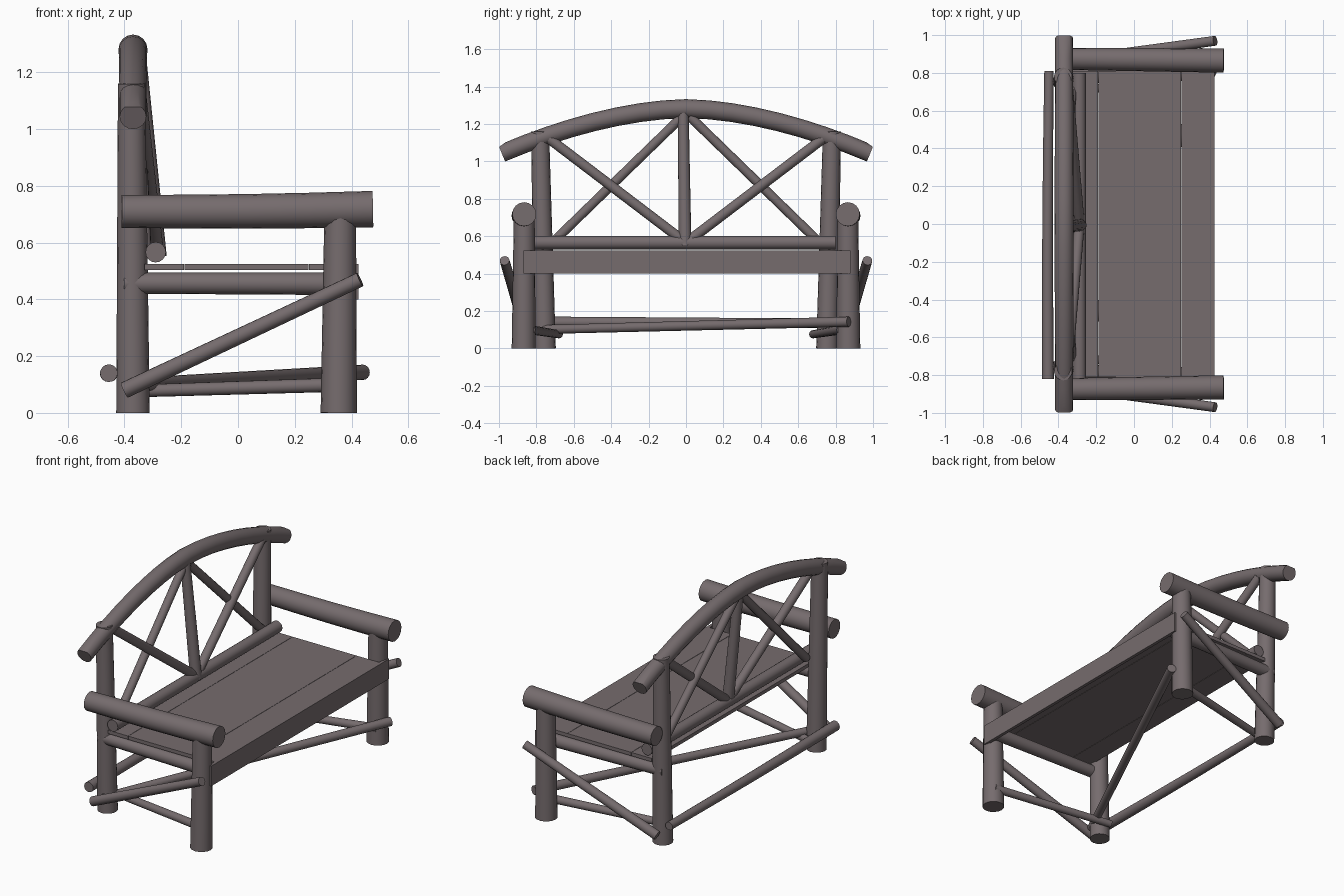
import bpy, bmesh, math
from mathutils import Vector

if "Cube" in bpy.data.objects:
    bpy.data.objects.remove(bpy.data.objects["Cube"])

# One weathered wood colour
wood = bpy.data.materials.new("weathered wood")
wood.diffuse_color = (0.18, 0.15, 0.155, 1)
wood.use_nodes = True
wood.node_tree.nodes["Principled BSDF"].inputs["Base Color"].default_value = wood.diffuse_color


def finish(bm, name):
    bmesh.ops.recalc_face_normals(bm, faces=bm.faces[:])
    me = bpy.data.meshes.new(name)
    bm.to_mesh(me)
    bm.free()
    ob = bpy.data.objects.new(name, me)
    bpy.context.collection.objects.link(ob)
    me.materials.append(wood)
    bpy.ops.object.select_all(action='DESELECT')
    ob.select_set(True)
    bpy.context.view_layer.objects.active = ob
    bpy.ops.object.shade_smooth_by_angle(angle=math.radians(40))
    return ob


def log_mesh(path, radii, sides=16):
    """Tube along a path, with one radius per path point."""
    bm = bmesh.new()
    pts = [Vector(p) for p in path]
    rings = []
    for i, p in enumerate(pts):
        t = (pts[min(i + 1, len(pts) - 1)] - pts[max(i - 1, 0)]).normalized()
        ref = Vector((1, 0, 0)) if abs(t.x) < 0.8 else Vector((0, 0, 1))
        u = t.cross(ref).normalized()
        v = t.cross(u)
        rings.append([bm.verts.new(p + radii[i] * (
            u * math.cos(2 * math.pi * k / sides) + v * math.sin(2 * math.pi * k / sides)))
            for k in range(sides)])
    for a, b in zip(rings, rings[1:]):
        for k in range(sides):
            n = (k + 1) % sides
            bm.faces.new((a[k], a[n], b[n], b[k]))
    bm.faces.new(rings[0])
    bm.faces.new(rings[-1])
    return bm


def log(name, a, b, r0, r1=None, bow=(0, 0, 0)):
    """Slightly bowed, tapered log from a to b."""
    r1 = r1 or r0
    a, b, bow = Vector(a), Vector(b), Vector(bow)
    ts = [i / 4 for i in range(5)]
    finish(log_mesh([a.lerp(b, t) + bow * math.sin(math.pi * t) for t in ts],
                    [r0 + (r1 - r0) * t for t in ts]), name)


def box(name, lo, hi):
    bm = bmesh.new()
    bmesh.ops.create_cube(bm, size=1)
    for v in bm.verts:
        v.co = Vector([l + (h - l) * (c + 0.5) for l, h, c in zip(lo, hi, v.co)])
    finish(bm, name)


# Parts repeated on both ends of the bench
for s, side in ((-1, "left"), (1, "right")):
    log(f"back_post_{side}", (-0.37, s * 0.755, 0), (-0.375, s * 0.78, 1.16), 0.059, 0.048)
    log(f"front_post_{side}", (0.355, s * 0.868, 0), (0.36, s * 0.865, 0.69), 0.064, 0.056)
    log(f"arm_{side}", (-0.41, s * 0.875, 0.71), (0.475, s * 0.865, 0.718), 0.058, 0.064,
        (0, 0, -0.004))
    log(f"side_brace_{side}", (-0.40, s * 0.855, 0.08), (0.43, s * 0.97, 0.47), 0.029, 0.026)
    log(f"side_stretcher_{side}", (-0.39, s * 0.68, 0.076), (0.38, s * 0.83, 0.10), 0.022, 0.025)
    log(f"side_seat_rail_{side}", (-0.40, s * 0.78, 0.457), (0.40, s * 0.80, 0.455), 0.037, 0.04)
    # Crossing sticks of the back
    log(f"back_stick_front_{side}", (-0.35, s * 0.73, 1.12), (-0.29, s * 0.02, 0.58), 0.027)
    log(f"back_stick_rear_{side}", (-0.33, s * 0.71, 0.57), (-0.36, s * 0.02, 1.24), 0.025)

# Arched top rail, with its ends chopped at a slant
ys = [-0.985 + 1.97 * i / 16 for i in range(17)]
arch = [(-0.37, y, 1.282 - 0.245 * abs(y) ** 1.75) for y in ys]
bm = log_mesh(arch, [0.047 + 0.004 * (1 - abs(y)) for y in ys])
for s in (-1, 1):
    cut = bmesh.ops.bisect_plane(bm, geom=bm.verts[:] + bm.edges[:] + bm.faces[:],
                                 plane_co=(-0.37, s * 0.87, 1.172),
                                 plane_no=(0, s * 0.095, 0.13), clear_outer=True)
    bmesh.ops.holes_fill(bm, edges=[e for e in bm.edges if e.is_boundary], sides=0)
finish(bm, "top_rail")

# Back rail and centre upright
log("lower_back_rail", (-0.29, -0.82, 0.566), (-0.29, 0.80, 0.566), 0.036)
log("centre_upright", (-0.285, -0.005, 0.55), (-0.355, -0.015, 1.28), 0.034, 0.029)

# Floor stretchers: one along the back, one diagonally across
log("back_stretcher", (-0.455, -0.82, 0.14), (-0.45, 0.81, 0.135), 0.031, 0.025, (-0.005, 0, 0))
log("diagonal_stretcher", (-0.36, -0.82, 0.10), (0.44, 0.87, 0.143), 0.024, 0.027)

# Seat planks with hairline gaps, and the front apron
edges = [-0.33, -0.19, 0.25, 0.412]
for i, (a, b) in enumerate(zip(edges, edges[1:])):
    box(f"seat_plank_{i + 1}", (a + 0.001, -0.81, 0.503), (b - 0.001, 0.81, 0.525))
box("front_apron", (0.405, -0.87, 0.40), (0.425, 0.88, 0.525))
